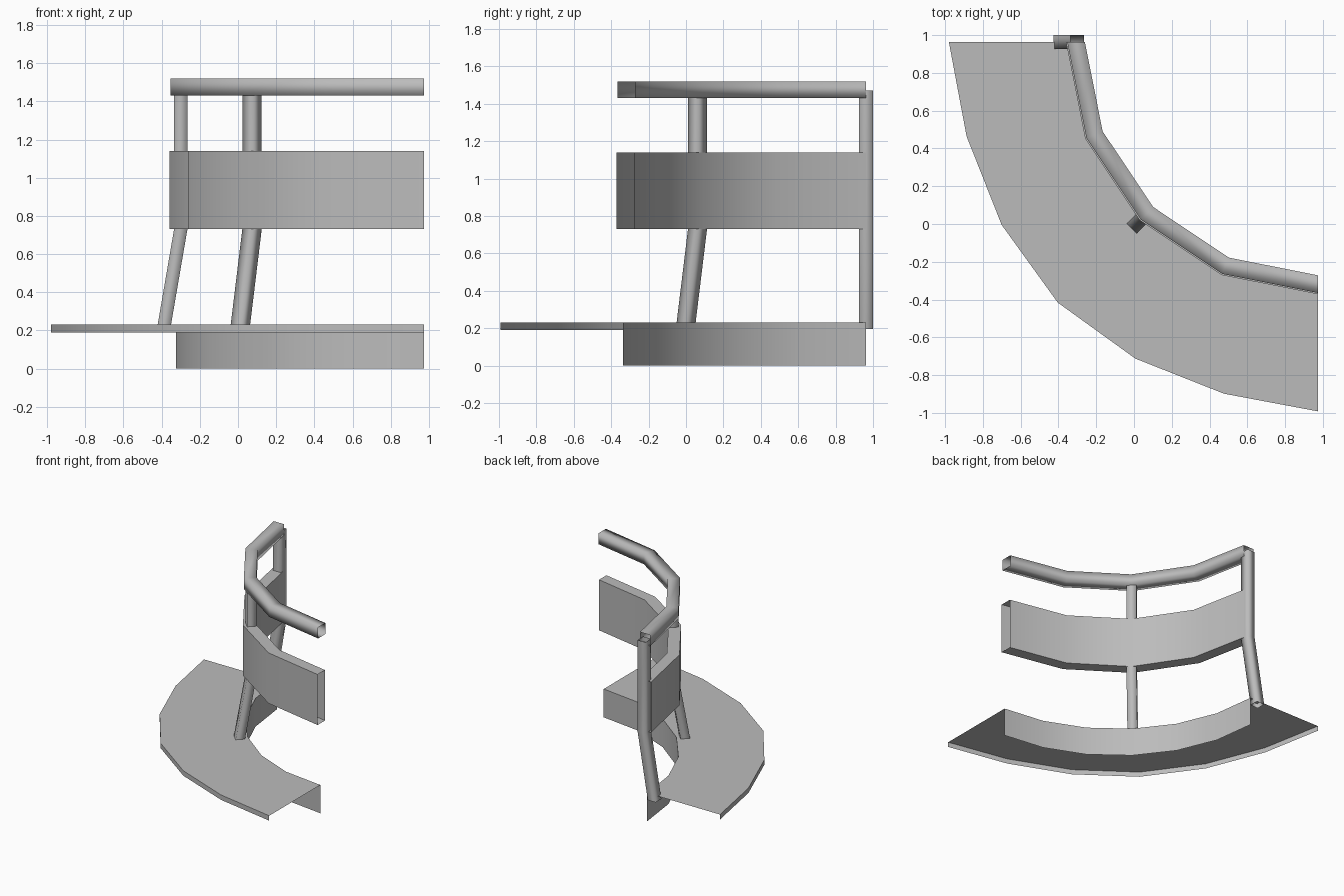
import bpy, math
from mathutils import Vector

cube = bpy.data.objects.get("Cube")
if cube:
    bpy.data.objects.remove(cube, do_unlink=True)

grey = bpy.data.materials.new("light_grey")
grey.use_nodes = True
COLOUR = (0.5, 0.5, 0.5, 1)
grey.diffuse_color = COLOUR
grey.node_tree.nodes["Principled BSDF"].inputs["Base Color"].default_value = COLOUR

# All parts curve a quarter turn around this centre
CENTRE = Vector((0.975, 0.963, 0))


def polar(radius, degrees, z):
    a = math.radians(degrees)
    return CENTRE + Vector((radius * math.cos(a), radius * math.sin(a), z))


def loft(name, rings, closed, smooth_angle):
    """Skin a row of cross-sections, leaving the ends open."""
    n = len(rings[0])
    faces = []
    for i in range(len(rings) - 1):
        for j in range(n if closed else n - 1):
            k = (j + 1) % n
            faces.append((i * n + j, i * n + k, (i + 1) * n + k, (i + 1) * n + j))
    mesh = bpy.data.meshes.new(name)
    mesh.from_pydata([p for ring in rings for p in ring], [], faces)
    mesh.materials.append(grey)
    obj = bpy.data.objects.new(name, mesh)
    bpy.context.collection.objects.link(obj)
    bpy.ops.object.select_all(action="DESELECT")
    obj.select_set(True)
    bpy.context.view_layer.objects.active = obj
    bpy.ops.object.shade_smooth_by_angle(angle=math.radians(smooth_angle))
    return obj


def curved_box(name, inner, outer, low, high, smooth_angle, steps=4):
    """Hollow rectangular bar following the quarter arc."""
    section = [(inner, low), (inner, high), (outer, high), (outer, low)]
    rings = [[polar(r, 180 + 90 * i / steps, z) for r, z in section]
             for i in range(steps + 1)]
    return loft(name, rings, True, smooth_angle)


def post(name, degrees):
    """Square post, upright behind the backrest and kicked out to the seat."""
    tangent = polar(1, degrees + 90, 0) - CENTRE
    corners = [(-1, -1), (1, -1), (1, 1), (-1, 1)]
    rings = [[polar(r + 0.035 * a, degrees, z) + tangent * 0.037 * b
              for a, b in corners]
             for r, z in [(1.367, 0.195), (1.275, 0.73), (1.275, 1.47)]]
    return loft(name, rings, True, 100)


# Seat sheet with a riser on its inner edge and a short lip on its outer edge
half = [1.955, 1.927, 1.935, 1.95]
radii = half + half[-2::-1]
seat_rings = []
for i, outer in enumerate(radii):
    profile = [(1.3, 0), (1.3, 0.23), (outer, 0.23), (outer, 0.19)]
    seat_rings.append([polar(r, 180 + 15 * i, z) for r, z in profile])
loft("seat", seat_rings, False, 30)

# Backrest panel and top rail
curved_box("backrest", 1.24, 1.335, 0.73, 1.14, 30)
curved_box("top_rail", 1.235, 1.328, 1.43, 1.52, 100)

# Supports
post("end_post", 180)
post("middle_post", 225)
